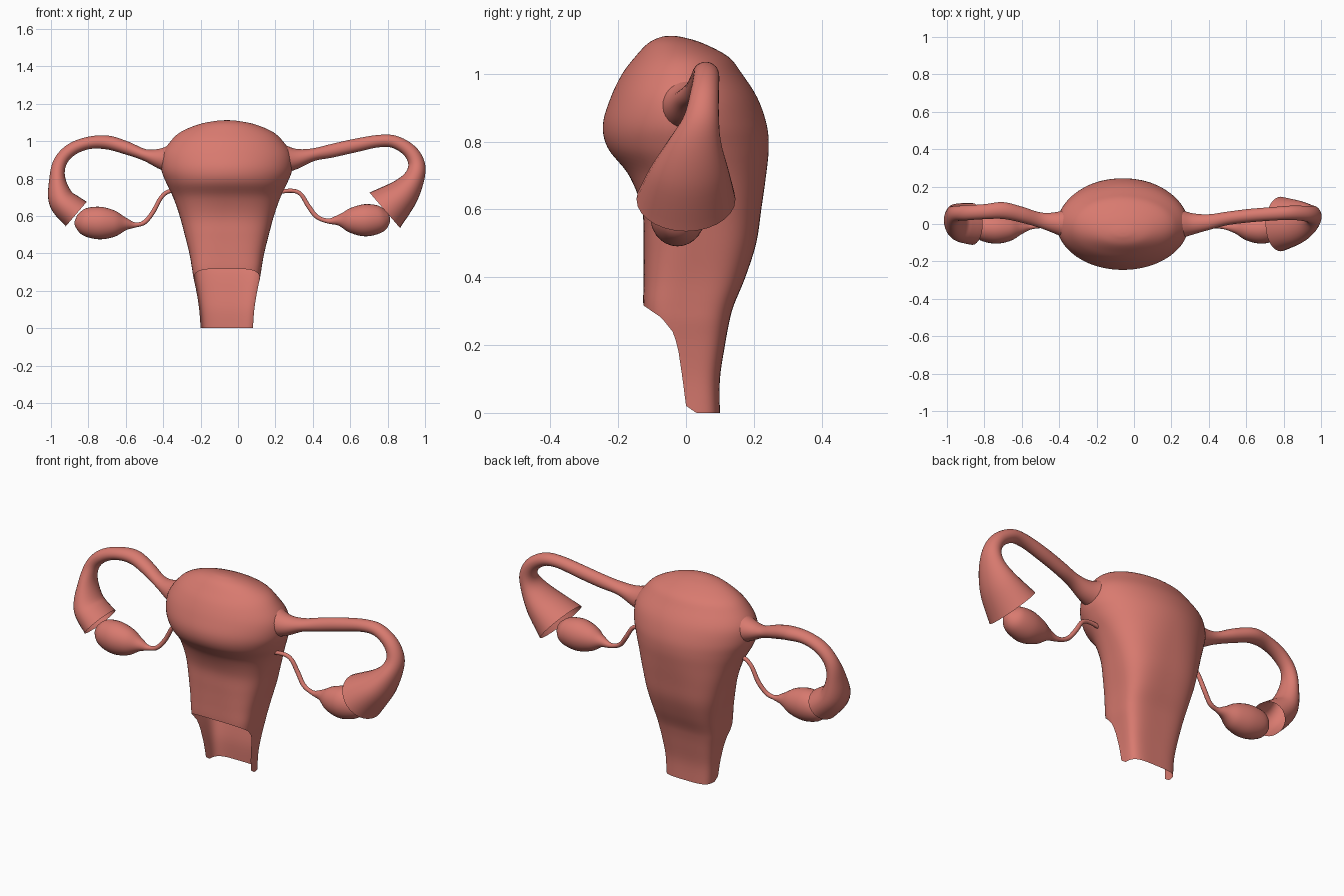
import bpy, bmesh, math
from mathutils import Vector

mat = bpy.data.materials.new("salmon_pink")
mat.diffuse_color = (0.69, 0.195, 0.16, 1)


def spline(table, u):
    """Catmull-Rom sample of a table of equal-length rows, u in 0..len-1."""
    n = len(table)
    i = min(int(u), n - 2)
    t = u - i
    a, b, c, d = (table[min(max(k, 0), n - 1)] for k in (i - 1, i, i + 1, i + 2))
    return [0.5 * (2 * q + (r - p) * t + (2 * p - 5 * q + 4 * r - s) * t * t
                   + (3 * q - p - 3 * r + s) * t ** 3) for p, q, r, s in zip(a, b, c, d)]


def skin(name, rings, cap_start, cap_end):
    """Bridge closed rings of points into one smooth object."""
    bm = bmesh.new()
    rows = [[bm.verts.new(p) for p in ring] for ring in rings]
    n = len(rows[0])
    for lo, hi in zip(rows, rows[1:]):
        for j in range(n):
            k = (j + 1) % n
            bm.faces.new((lo[j], lo[k], hi[k], hi[j]))
    if cap_start:
        bm.faces.new(rows[0][::-1])
    if cap_end:
        bm.faces.new(rows[-1])
    bmesh.ops.recalc_face_normals(bm, faces=bm.faces[:])
    me = bpy.data.meshes.new(name)
    bm.to_mesh(me)
    bm.free()
    me.materials.append(mat)
    me.polygons.foreach_set("use_smooth", [True] * len(me.polygons))
    ob = bpy.data.objects.new(name, me)
    bpy.context.collection.objects.link(ob)
    return ob


def sweep(name, path, cap_end, steps=6, sides=28):
    """Sweep an ellipse along rows of x, y, z, in-plane radius, depth radius."""
    total = (len(path) - 1) * steps
    rows = [spline(path, i / steps) for i in range(total + 1)]
    rings = []
    for i, (x, y, z, r, w) in enumerate(rows):
        a, b = rows[max(i - 1, 0)], rows[min(i + 1, total)]
        nrm = Vector((a[2] - b[2], 0, b[0] - a[0])).normalized()
        ring = []
        for j in range(sides):
            t = 2 * math.pi * j / sides
            ring.append(Vector((x, y, z)) + nrm * r * math.cos(t)
                        + Vector((0, w * math.sin(t), 0)))
        rings.append(ring)
    return skin(name, rings, True, cap_end)


# Womb body: z, half width, front y, back y, squareness
BODY = [(0, .14, -.08, .10, 4), (.1, .147, -.08, .10, 4), (.2, .163, -.10, .115, 4),
        (.27, .178, -.12, .128, 4), (.32, .186, -.126, .142, 4), (.4, .2, -.125, .175, 3.6),
        (.5, .225, -.125, .207, 3.1), (.6, .252, -.13, .222, 2.7), (.7, .287, -.168, .236, 2.3),
        (.78, .325, -.23, .244, 2.1), (.85, .35, -.245, .238, 2), (.93, .345, -.222, .21, 2),
        (1.0, .3, -.188, .165, 2), (1.05, .245, -.15, .125, 2), (1.09, .15, -.112, .05, 2),
        (1.108, .06, -.075, -.01, 2), (1.112, .01, -.05, -.04, 2)]
# Front edge of the cut-away lower canal: z, y
CUT = [(0, .03), (.02, 0), (.1, -.01), (.2, -.025), (.24, -.04), (.28, -.072), (.32, -.13)]


def cut_y(z):
    for (z0, y0), (z1, y1) in zip(CUT, CUT[1:]):
        if z <= z1:
            return y0 + (y1 - y0) * max(z - z0, 0) / (z1 - z0)
    return -1


def body_point(u, t):
    z, rx, yf, yb, n = spline(BODY, u)
    c, s = math.cos(t), math.sin(t)
    r = (abs(c) ** n + abs(s) ** n) ** (-1 / n)
    return Vector((-.06 + rx * r * c, (yf + yb) / 2 + (yb - yf) / 2 * r * s, max(z, 0)))


COLS, ROWS, TOP = 144, 64, len(BODY) - 1
columns = []
for j in range(COLS):
    t = 2 * math.pi * (j + .5) / COLS
    u = 0
    while u < 4:
        p = body_point(u, t)
        if p.y >= cut_y(p.z):
            break
        u += .01
    columns.append([body_point(u + (TOP - u) * i / ROWS, t) for i in range(ROWS + 1)])
skin("womb_body", list(zip(*columns)), False, True)

# Tubes ending in open funnels
sweep("left_tube", [
    (-.25, 0, .90, .13, .13), (-.35, 0, .903, .085, .085), (-.42, .005, .908, .054, .058),
    (-.5, .02, .927, .031, .042), (-.6, .05, .965, .035, .043), (-.7, .072, .993, .037, .045),
    (-.8, .066, .99, .033, .04), (-.89, .06, .955, .034, .04), (-.95, .055, .89, .036, .042),
    (-.966, .035, .8, .043, .065), (-.942, .01, .685, .072, .1), (-.865, 0, .61, .086, .112)],
    False)
sweep("right_tube", [
    (.13, 0, .90, .13, .13), (.23, 0, .903, .085, .085), (.31, 0, .906, .055, .058),
    (.4, .01, .927, .034, .042), (.5, .03, .948, .036, .036), (.62, .045, .975, .036, .036),
    (.75, .055, 1.0, .033, .036), (.84, .06, .995, .034, .038), (.92, .055, .945, .038, .042),
    (.955, .045, .875, .045, .052), (.94, .025, .8, .057, .078), (.88, .01, .715, .088, .115),
    (.785, 0, .63, .125, .146)], False)

# Ovaries with their thin ligaments
sweep("left_ovary", [
    (-.872, -.02, .575, .004, .004), (-.862, -.02, .573, .035, .032), (-.82, -.02, .568, .073, .068),
    (-.74, -.025, .562, .087, .08), (-.66, -.025, .558, .07, .065), (-.6, -.02, .556, .034, .034),
    (-.55, -.015, .552, .014, .014), (-.5, -.01, .566, .012, .012), (-.455, 0, .62, .012, .012),
    (-.41, 0, .7, .011, .011), (-.365, 0, .733, .011, .011), (-.31, 0, .73, .011, .011)], True)
sweep("right_ovary", [
    (.812, -.02, .592, .004, .004), (.802, -.02, .59, .035, .032), (.76, -.02, .583, .072, .068),
    (.68, -.025, .577, .086, .08), (.6, -.025, .576, .066, .062), (.54, -.02, .577, .03, .03),
    (.48, -.015, .573, .013, .013), (.42, -.01, .597, .012, .012), (.375, 0, .655, .012, .012),
    (.335, 0, .717, .011, .011), (.285, 0, .735, .011, .011), (.2, 0, .725, .011, .011)], True)
